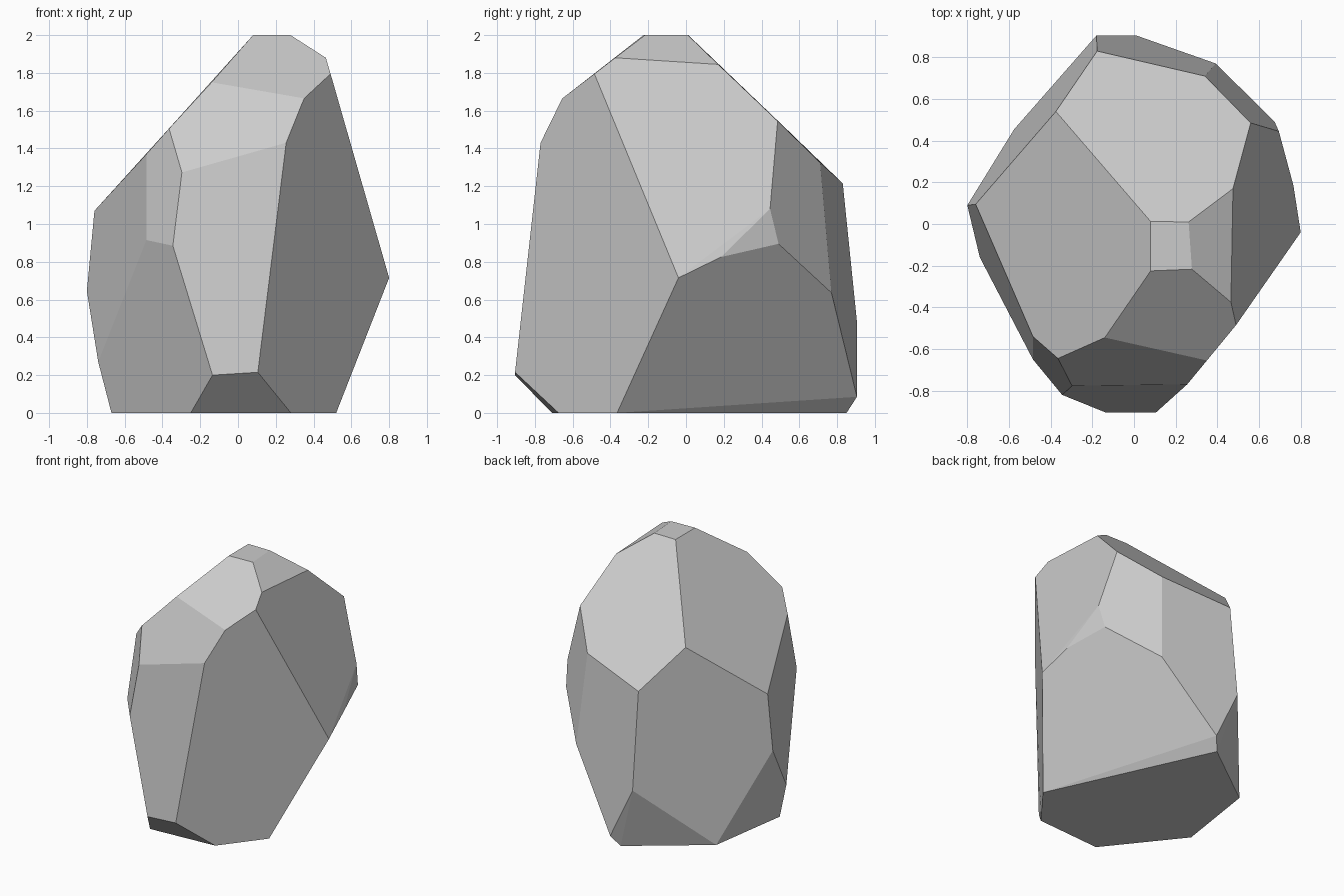
import bpy, bmesh
from math import radians

# Corner points of the faceted boulder, ring by ring
base = [(.52, -.365, 0), (.28, -.675, 0), (-.25, -.71, 0),
        (-.67, -.18, 0), (-.575, .455, 0), (-.04, .85, 0)]
lower = [(.105, -.905, .215), (-.135, -.905, .2), (-.74, -.16, .27),
         (.01, .905, .085), (-.18, .905, .483)]
waist = [(.8, -.04, .715), (.765, .185, .825), (.675, .49, .895),
         (.695, .445, 1.08), (.393, .77, .636), (-.8, .09, .645),
         (-.76, .095, 1.07), (-.485, -.65, .915), (-.345, -.82, .885)]
shoulder = [(.255, -.77, 1.43), (.35, -.655, 1.665), (.49, -.485, 1.795),
            (.56, .485, 1.545), (.34, .71, 1.325), (-.177, .83, 1.215),
            (-.375, .54, 1.495), (-.485, -.54, 1.37), (-.297, -.777, 1.273),
            (-.365, -.645, 1.505), (-.14, -.545, 1.75)]
crown = [(.465, -.375, 1.88), (.475, .17, 1.845), (.08, .012, 2),
         (.262, .01, 2), (.278, -.217, 2), (.08, -.225, 2)]

# Wrap the corners in a convex hull, then merge near-flat triangles into facets
bm = bmesh.new()
for p in base + lower + waist + shoulder + crown:
    bm.verts.new(p)
bmesh.ops.convex_hull(bm, input=bm.verts[:])
loose = [v for v in bm.verts if not v.link_faces]
bmesh.ops.delete(bm, geom=loose, context='VERTS')
bmesh.ops.dissolve_limit(bm, angle_limit=radians(3),
                         verts=bm.verts[:], edges=bm.edges[:])
bmesh.ops.recalc_face_normals(bm, faces=bm.faces[:])

mesh = bpy.data.meshes.new("boulder")
bm.to_mesh(mesh)
bm.free()
bpy.context.collection.objects.link(bpy.data.objects.new("boulder", mesh))
